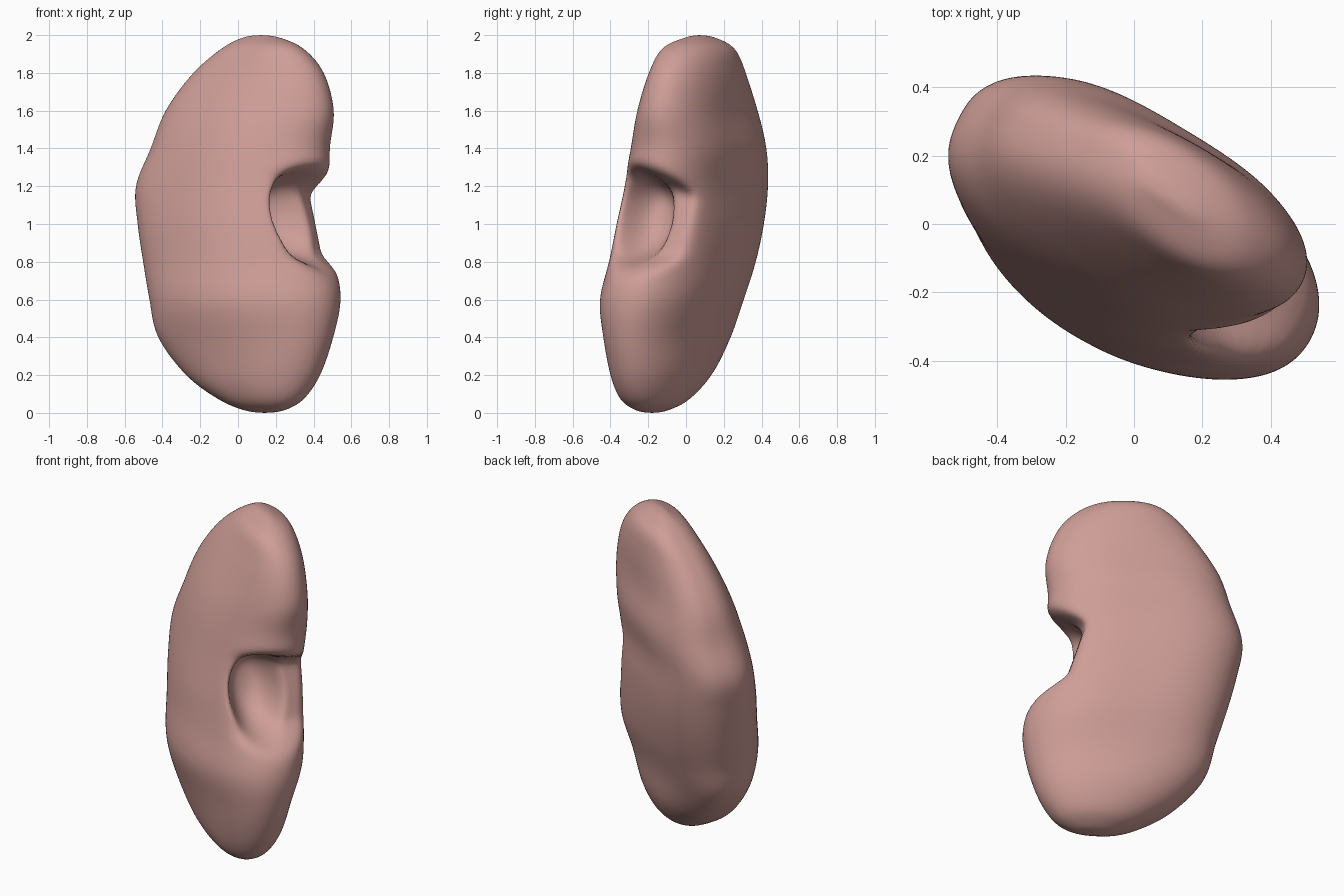
import bpy, bmesh, math

if "Cube" in bpy.data.objects:
    bpy.data.objects.remove(bpy.data.objects["Cube"])

TILT = math.radians(-30)          # broad axis of the cross-sections in plan
CT, ST = math.cos(TILT), math.sin(TILT)
SEG, SUB = 128, 9

# height, x min, x max, y min, y max, thinning of each oval section (before the hilum)
ROWS = [
    (0.0, .14, .14, -.18, -.18, .85), (.012, .04, .24, -.26, -.10, .85),
    (.07, -.10, .345, -.345, .015, .9), (.2, -.275, .435, -.40, .135, 1),
    (.4, -.42, .505, -.435, .245, 1), (.6, -.465, .545, -.45, .32, 1),
    (.8, -.50, .52, -.40, .38, 1), (1.0, -.53, .50, -.36, .42, 1),
    (1.2, -.54, .49, -.32, .44, 1), (1.4, -.46, .49, -.28, .435, 1),
    (1.6, -.38, .51, -.25, .39, 1), (1.8, -.235, .455, -.195, .32, .9),
    (1.93, -.085, .345, -.125, .255, .65), (1.988, .03, .215, .0, .15, .6),
    (2.0, .12, .12, .07, .07, .6)]


def oval(row):
    """Turn a bounding box into the semi-axes of a tilted ellipse; keep the box."""
    z, x0, x1, y0, y1, thin = row
    a, b = ((x1 - x0) / 2) ** 2, ((y1 - y0) / 2) ** 2
    d = (a - b) / math.cos(2 * TILT)
    return (z, math.sqrt(max(0, (a + b + d) / 2)),
            thin * math.sqrt(max(0, (a + b - d) / 2)), x0, x1, y0, y1)


def spline(p0, p1, p2, p3, t):
    return [0.5 * (2 * b + (c - a) * t + (2 * a - 5 * b + 4 * c - d) * t * t
                   + (3 * b - a - 3 * c + d) * t ** 3)
            for a, b, c, d in zip(p0, p1, p2, p3)]


def smooth(lo, hi, x):
    t = min(1, max(0, (x - lo) / (hi - lo)))
    return t * t * (3 - 2 * t)


def soft_min(a, b, k=.08):
    h = max(k - abs(a - b), 0) / k
    return min(a, b) - h * h * k / 4


def outline(p, q, x0, x1, y0, y1):
    """Tilted oval, fuller on its outer front quarter, fitted to the box."""
    pts = []
    for n in range(SEG):
        t = 2 * math.pi * n / SEG
        c, s = math.cos(t), math.sin(t)
        m = 2.75 if c < 0 and s < 0 else 2.1
        r = (abs(c) ** m + abs(s) ** m) ** (-1 / m)
        u, v = p * r * c, q * r * s
        pts.append((u * CT - v * ST, u * ST + v * CT))
    xs, ys = [a for a, _ in pts], [b for _, b in pts]
    fx = (x1 - x0) / max(1e-6, max(xs) - min(xs))
    fy = (y1 - y0) / max(1e-6, max(ys) - min(ys))
    return [(x0 + (a - min(xs)) * fx, y0 + (b - min(ys)) * fy) for a, b in pts]


def hilum(x, y, z):
    """Bow the body forward, cut the waist between the lobes, press in the pocket."""
    u, v = x * CT + y * ST, -x * ST + y * CT
    v -= .04 * math.exp(-(u / .35) ** 2) * smooth(.2, .6, z) * (1 - smooth(1.5, 1.9, z))
    w = smooth(.69, .85, z) * (1 - smooth(1.2, 1.39, z + .25 * v))
    if w > 0 and u > 0:
        limit = max(.32, .41 - .3 * (z - .85)) - .06 * v
        u = soft_min(u, .64 + (limit - .64) * w)
        r2 = ((v + .05) / .165) ** 2 + ((z - 1.03) / .26) ** 2
        if r2 < 1:
            u -= .2 * (1 - r2 ** 1.5) ** 1.2
    return u * CT - v * ST, u * ST + v * CT


# Kidney body: lofted tilted ovals with rounded poles
keys = [oval(r) for r in ROWS]
sections = []
for i in range(len(keys) - 1):
    k = [keys[max(0, min(len(keys) - 1, i + j))] for j in (-1, 0, 1, 2)]
    sections += [spline(*k, s / SUB) for s in range(SUB)]

bm = bmesh.new()
rings = []
for z, p, q, *box in sections[1:]:
    z = min(2, max(0, z))
    rings.append([bm.verts.new((*hilum(x, y, z), z)) for x, y in outline(p, q, *box)])
for lo, hi in zip(rings, rings[1:]):
    for n in range(SEG):
        m = (n + 1) % SEG
        bm.faces.new((lo[n], lo[m], hi[m], hi[n]))
for ring, row in ((rings[0], ROWS[0]), (rings[-1], ROWS[-1])):
    pole = bm.verts.new((row[1], row[3], row[0]))
    for n in range(SEG):
        bm.faces.new((ring[n], ring[(n + 1) % SEG], pole))
bmesh.ops.recalc_face_normals(bm, faces=bm.faces)
for f in bm.faces:
    f.smooth = True

mesh = bpy.data.meshes.new("kidney")
bm.to_mesh(mesh)
bm.free()
kidney = bpy.data.objects.new("kidney", mesh)
bpy.context.collection.objects.link(kidney)

# Soften the rim of the pocket and the section joins
soften = kidney.modifiers.new("soften", 'SMOOTH')
soften.factor, soften.iterations = 0.5, 8

# Flesh colour
flesh = bpy.data.materials.new("flesh")
flesh.diffuse_color = (.62, .34, .31, 1)
flesh.use_nodes = True
flesh.node_tree.nodes["Principled BSDF"].inputs["Base Color"].default_value = flesh.diffuse_color
mesh.materials.append(flesh)
